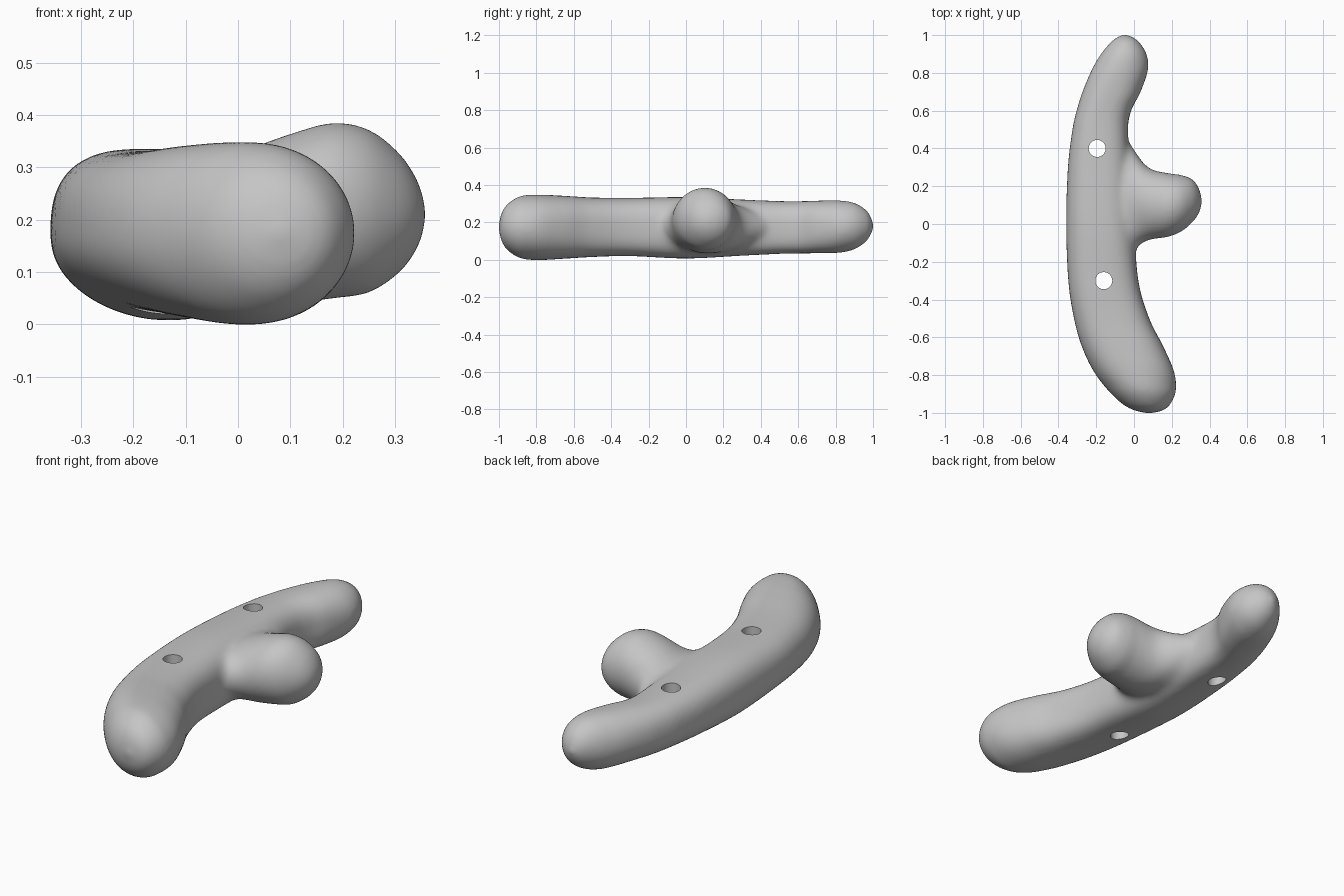
import bpy
import bmesh
import math
from mathutils import Vector

old = bpy.data.objects.get("Cube")
if old:
    bpy.data.objects.remove(old, do_unlink=True)

SIDES = 64
STEPS = 6

grey = bpy.data.materials.new("plain grey")
grey.use_nodes = True
grey.diffuse_color = (0.56, 0.56, 0.56, 1)
grey.node_tree.nodes["Principled BSDF"].inputs["Base Color"].default_value = grey.diffuse_color


def smooth_keys(keys):
    """Catmull-Rom interpolation of the section keys."""
    result = []
    last = len(keys) - 1
    for i in range(last):
        a, b, c, d = (Vector(keys[min(max(i + k, 0), last)]) for k in (-1, 0, 1, 2))
        for step in range(STEPS):
            t = step / STEPS
            result.append(b + (c - a) * t / 2
                          + (a * 2 - b * 5 + c * 4 - d) * t * t / 2
                          + (b * 3 - a - c * 3 + d) * t ** 3 / 2)
    result.append(Vector(keys[last]))
    return result


def loft(name, keys, place, shape):
    """Skin rounded sections: (position, side low, side high, z low, z high)."""
    bm = bmesh.new()
    rings = []
    for pos, low, high, bottom, top in smooth_keys(keys):
        ring = []
        for k in range(SIDES):
            angle = math.tau * k / SIDES
            c, s = math.cos(angle), math.sin(angle)
            power, lean = shape(pos, s)
            u = math.copysign(abs(c) ** (2 / power), c)
            v = math.copysign(abs(s) ** (2 / power), s)
            side = (low + high) / 2 + u * (high - low) / 2 + lean * v * v
            height = (bottom + top) / 2 + v * (top - bottom) / 2
            ring.append(bm.verts.new(place(pos, side, height)))
        rings.append(ring)
    for first, second in zip(rings, rings[1:]):
        for k in range(SIDES):
            n = (k + 1) % SIDES
            bm.faces.new((first[k], first[n], second[n], second[k]))
    bm.faces.new(rings[0])
    bm.faces.new(rings[-1])
    bmesh.ops.recalc_face_normals(bm, faces=bm.faces)
    mesh = bpy.data.meshes.new(name)
    bm.to_mesh(mesh)
    bm.free()
    obj = bpy.data.objects.new(name, mesh)
    bpy.context.collection.objects.link(obj)
    return obj


def grip_shape(pos, s):
    """Flat top and a belly that leans toward the knob, round at both ends."""
    middle = max(0, 1 - (pos / 0.85) ** 4)
    return (2 + 0.7 * middle, 0) if s > 0 else (2 + 0.25 * middle, 0.05 * middle)


def knob_shape(pos, s):
    """Slightly pinched at the root, round at the tip."""
    return min(2, max(1.7, 1.7 + pos * 3)), 0


def apply_modifier(obj, kind, **settings):
    mod = obj.modifiers.new(kind.title(), kind)
    for key, value in settings.items():
        setattr(mod, key, value)
    bpy.ops.object.select_all(action='DESELECT')
    obj.select_set(True)
    bpy.context.view_layer.objects.active = obj
    bpy.ops.object.modifier_apply(modifier=mod.name)


def combine(obj, other, operation):
    apply_modifier(obj, 'BOOLEAN', object=other, operation=operation, solver='EXACT')
    bpy.data.objects.remove(other, do_unlink=True)


# Long curved grip, running front to back
grip_keys = [
    (-1.002, 0.07, 0.09, 0.17, 0.18),
    (-0.986, 0.0, 0.155, 0.1, 0.25),
    (-0.95, -0.065, 0.195, 0.048, 0.302),
    (-0.88, -0.138, 0.222, 0.007, 0.342),
    (-0.78, -0.214, 0.212, -0.001, 0.348),
    (-0.65, -0.276, 0.156, 0.006, 0.342),
    (-0.5, -0.318, 0.081, 0.015, 0.333),
    (-0.3, -0.348, 0.023, 0.02, 0.331),
    (0.0, -0.359, 0.0, 0.007, 0.335),
    (0.3, -0.35, -0.02, 0.022, 0.322),
    (0.5, -0.326, -0.032, 0.032, 0.314),
    (0.6, -0.304, -0.015, 0.034, 0.313),
    (0.7, -0.273, 0.035, 0.035, 0.316),
    (0.82, -0.222, 0.075, 0.038, 0.317),
    (0.9, -0.175, 0.066, 0.056, 0.304),
    (0.96, -0.125, 0.03, 0.095, 0.269),
    (0.988, -0.09, -0.005, 0.135, 0.23),
    (1.002, -0.06, -0.04, 0.17, 0.19),
]
grip = loft("rounded_grip", grip_keys, lambda p, s, z: (s, p, z), grip_shape)

# Bulbous side knob whose root flares into the grip
knob_keys = [
    (-0.13, -0.3, 0.5, 0.06, 0.28),
    (-0.04, -0.21, 0.45, 0.038, 0.312),
    (0.01, -0.135, 0.385, 0.032, 0.332),
    (0.05, -0.098, 0.325, 0.032, 0.348),
    (0.1, -0.08, 0.287, 0.038, 0.364),
    (0.18, -0.068, 0.269, 0.049, 0.385),
    (0.25, -0.04, 0.259, 0.06, 0.372),
    (0.31, 0.01, 0.235, 0.1, 0.325),
    (0.345, 0.06, 0.185, 0.15, 0.27),
    (0.359, 0.11, 0.13, 0.2, 0.22),
]
knob = loft("side_knob", knob_keys, lambda p, s, z: (p, s, z), knob_shape)

# Blend the two into one continuous surface, softest around the joint
combine(grip, knob, 'UNION')
apply_modifier(grip, 'REMESH', mode='VOXEL', voxel_size=0.01)
apply_modifier(grip, 'SMOOTH', factor=0.5, iterations=12)
joint = grip.vertex_groups.new(name="joint")
for vert in grip.data.vertices:
    x, y, z = vert.co
    weight = math.exp(-(x / 0.08) ** 2 - ((y - 0.13) / 0.33) ** 4)
    joint.add([vert.index], weight, 'REPLACE')
apply_modifier(grip, 'SMOOTH', factor=0.5, iterations=80, vertex_group="joint")

# Two holes straight through the grip
for x, y in ((-0.16, -0.3), (-0.195, 0.4)):
    bpy.ops.mesh.primitive_cylinder_add(vertices=48, radius=0.045, depth=1, location=(x, y, 0.2))
    cutter = bpy.context.object
    cutter.name = "hole_cutter"
    cutter.hide_render = True
    combine(grip, cutter, 'DIFFERENCE')

grip.data.materials.clear()
grip.data.materials.append(grey)
bpy.ops.object.select_all(action='DESELECT')
grip.select_set(True)
bpy.context.view_layer.objects.active = grip
bpy.ops.object.shade_smooth_by_angle(angle=math.radians(40))
